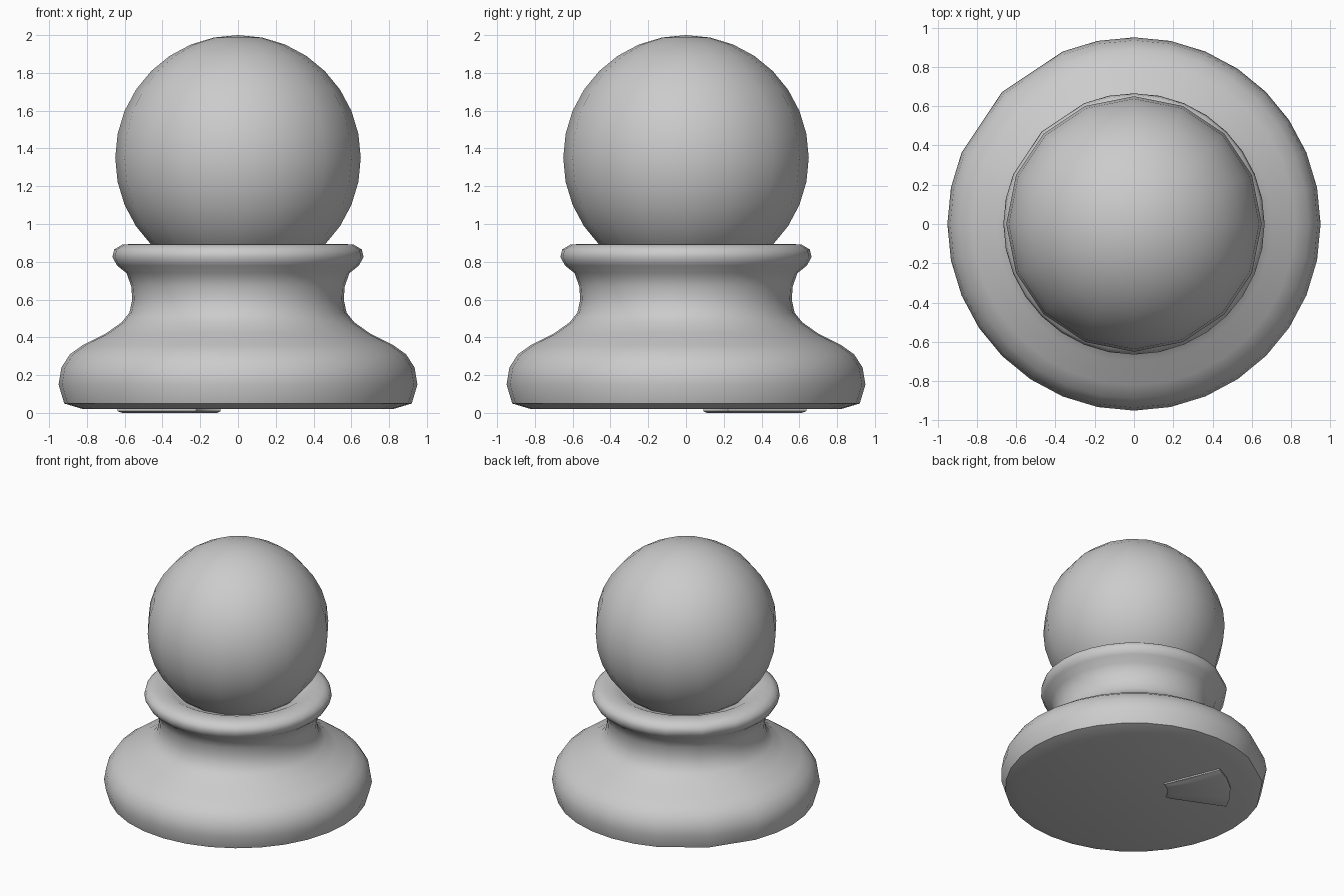
import bpy, bmesh
from math import sin, cos, radians

if "Cube" in bpy.data.objects:
    bpy.data.objects.remove(bpy.data.objects["Cube"])


def finish(name, bm, angle):
    bmesh.ops.recalc_face_normals(bm, faces=bm.faces[:])
    mesh = bpy.data.meshes.new(name)
    bm.to_mesh(mesh)
    bm.free()
    ob = bpy.data.objects.new(name, mesh)
    bpy.context.collection.objects.link(ob)
    bpy.ops.object.select_all(action='DESELECT')
    ob.select_set(True)
    bpy.context.view_layer.objects.active = ob
    bpy.ops.object.shade_smooth_by_angle(angle=radians(angle))
    return ob


def loft(bm, rings):
    """Join closed rings of points, capping the first and last."""
    loops = [[bm.verts.new(p) for p in ring] for ring in rings]
    n = len(loops[0])
    for a, b in zip(loops, loops[1:]):
        for i in range(n):
            j = (i + 1) % n
            bm.faces.new((a[i], a[j], b[j], b[i]))
    bm.faces.new(loops[0][::-1])
    bm.faces.new(loops[-1])


# Turned base, neck and collar; one quadrant has coarser steps
profile = [(0.82, 0.02), (0.92, 0.05), (0.95, 0.15), (0.935, 0.24), (0.89, 0.31),
           (0.82, 0.36), (0.70, 0.42), (0.615, 0.48), (0.575, 0.53), (0.56, 0.60),
           (0.565, 0.67), (0.59, 0.74), (0.64, 0.78), (0.665, 0.825), (0.655, 0.865),
           (0.61, 0.892), (0.51, 0.895), (0.47, 0.875), (0.42, 0.86)]
angles = [radians(i * 11.25) for i in range(32) if i not in (11, 13)]
bm = bmesh.new()
loft(bm, [[(r * cos(a), r * sin(a), z) for a in angles] for r, z in profile])
finish("base_and_collar", bm, 50)

# Ball head
bm = bmesh.new()
bmesh.ops.create_uvsphere(bm, u_segments=16, v_segments=16, radius=0.65)
bmesh.ops.translate(bm, vec=(0, 0, 1.35), verts=bm.verts[:])
finish("ball_head", bm, 60)


# Raised wedge foot under the base
def wedge(r0, r1, half, z):
    steps = [-1, -0.5, 0, 0.5, 1]
    pts = [(r1, s) for s in steps] + [(r0, s) for s in reversed(steps)]
    return [(r * cos(radians(135 + s * half)), r * sin(radians(135 + s * half)), z)
            for r, s in pts]


bm = bmesh.new()
loft(bm, [wedge(0.24, 0.69, 22.5, 0.03), wedge(0.24, 0.69, 22.5, 0.009),
          wedge(0.27, 0.67, 21, 0.0)])
finish("bottom_wedge", bm, 50)
